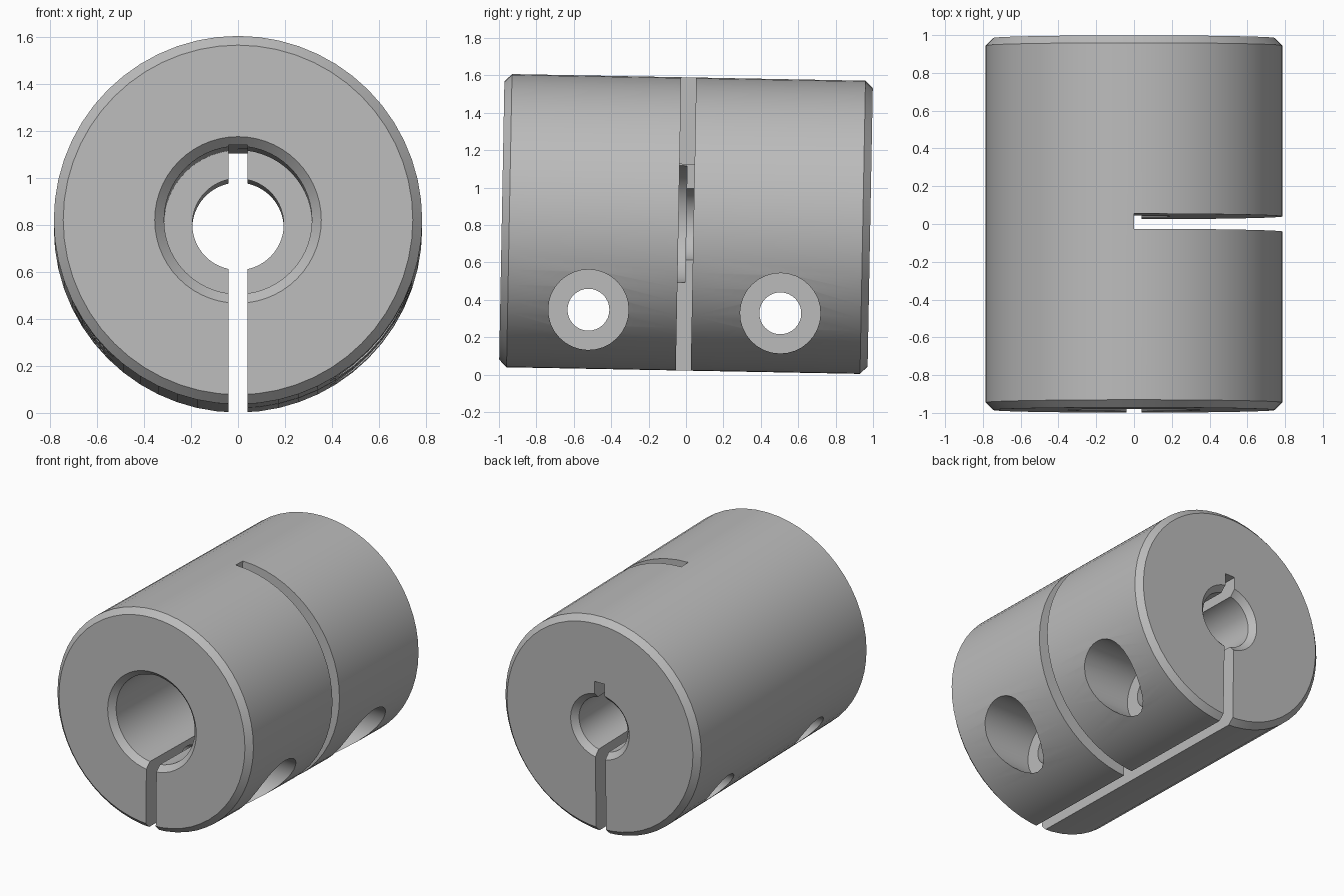
import bpy
import bmesh
import math
from mathutils import Matrix, Vector

cube = bpy.data.objects.get("Cube")
if cube:
    bpy.data.objects.remove(cube, do_unlink=True)

# Main dimensions, with the shaft axis along y
HALF = 0.985
RADIUS = 0.785
BEVEL = 0.04
FRONT_BORE = 0.315
BACK_BORE = 0.195
CENTRE_Z = 0.804
TILT = math.radians(-1.07)

steel = bpy.data.materials.new("grey metal")
steel.use_nodes = True
GREY = (0.5, 0.5, 0.5, 1)
steel.diffuse_color = GREY
steel.node_tree.nodes["Principled BSDF"].inputs["Base Color"].default_value = GREY


def make_object(name, bm):
    bmesh.ops.recalc_face_normals(bm, faces=bm.faces)
    mesh = bpy.data.meshes.new(name)
    bm.to_mesh(mesh)
    bm.free()
    mesh.materials.append(steel)
    obj = bpy.data.objects.new(name, mesh)
    bpy.context.collection.objects.link(obj)
    return obj


def lathe(name, profile, steps):
    """Revolve a closed (radius, y) profile about the y axis."""
    bm = bmesh.new()
    rings = []
    for i in range(steps):
        a = math.tau * i / steps
        rings.append([bm.verts.new((r * math.sin(a), y, r * math.cos(a)))
                      for r, y in profile])
    n = len(profile)
    for i in range(steps):
        a, b = rings[i], rings[(i + 1) % steps]
        for j in range(n):
            k = (j + 1) % n
            bm.faces.new((a[j], a[k], b[k], b[j]))
    return make_object(name, bm)


def box(name, low, high):
    bm = bmesh.new()
    low, high = Vector(low), Vector(high)
    size = Matrix.Diagonal((*(high - low), 1))
    bmesh.ops.create_cube(bm, size=1, matrix=Matrix.Translation((low + high) / 2) @ size)
    return make_object(name, bm)


def cross_drill(name, radius, x0, x1, y, z):
    bm = bmesh.new()
    place = Matrix.Translation(((x0 + x1) / 2, y, z)) @ Matrix.Rotation(math.pi / 2, 4, 'Y')
    bmesh.ops.create_cone(bm, cap_ends=True, segments=32, radius1=radius,
                          radius2=radius, depth=x1 - x0, matrix=place)
    return make_object(name, bm)


# Clamp body with chamfered rims and a stepped bore
body = lathe("coupling_body", [
    (FRONT_BORE + BEVEL, -HALF),
    (RADIUS - BEVEL, -HALF),
    (RADIUS, BEVEL - HALF),
    (RADIUS, HALF - BEVEL),
    (RADIUS - BEVEL, HALF),
    (BACK_BORE + BEVEL, HALF),
    (BACK_BORE, HALF - BEVEL),
    (BACK_BORE, 0),
    (FRONT_BORE, 0),
    (FRONT_BORE, BEVEL - HALF),
], 56)

# Clamping slit with keyway, and the half-depth cross slot
cutters = [
    box("slit_cutter", (-0.04, -2, -1), (0.04, 2, 0.32)),
    box("cross_slot_cutter", (0, -0.04, -1), (1, 0.04, 1)),
]

# Screw holes, each with a wide recess on the left side
for side in (-1, 1):
    y = side * 0.513
    cutters.append(cross_drill("screw_hole_cutter", 0.112, -1, 1, y, -0.467))
    cutters.append(cross_drill("recess_cutter", 0.215, 0.3, 1.1, y, -0.467))

bpy.ops.object.select_all(action='DESELECT')
bpy.context.view_layer.objects.active = body
body.select_set(True)
for cutter in cutters:
    cutter.hide_render = True
    cut = body.modifiers.new("cut", 'BOOLEAN')
    cut.operation = 'DIFFERENCE'
    cut.solver = 'EXACT'
    cut.object = cutter
    bpy.ops.object.modifier_apply(modifier=cut.name)
    bpy.data.objects.remove(cutter, do_unlink=True)

# Smooth curved walls, sharp edges, then the slight lean
bpy.ops.object.shade_smooth_by_angle(angle=math.radians(30))
body.location.z = CENTRE_Z
body.rotation_euler.x = TILT
